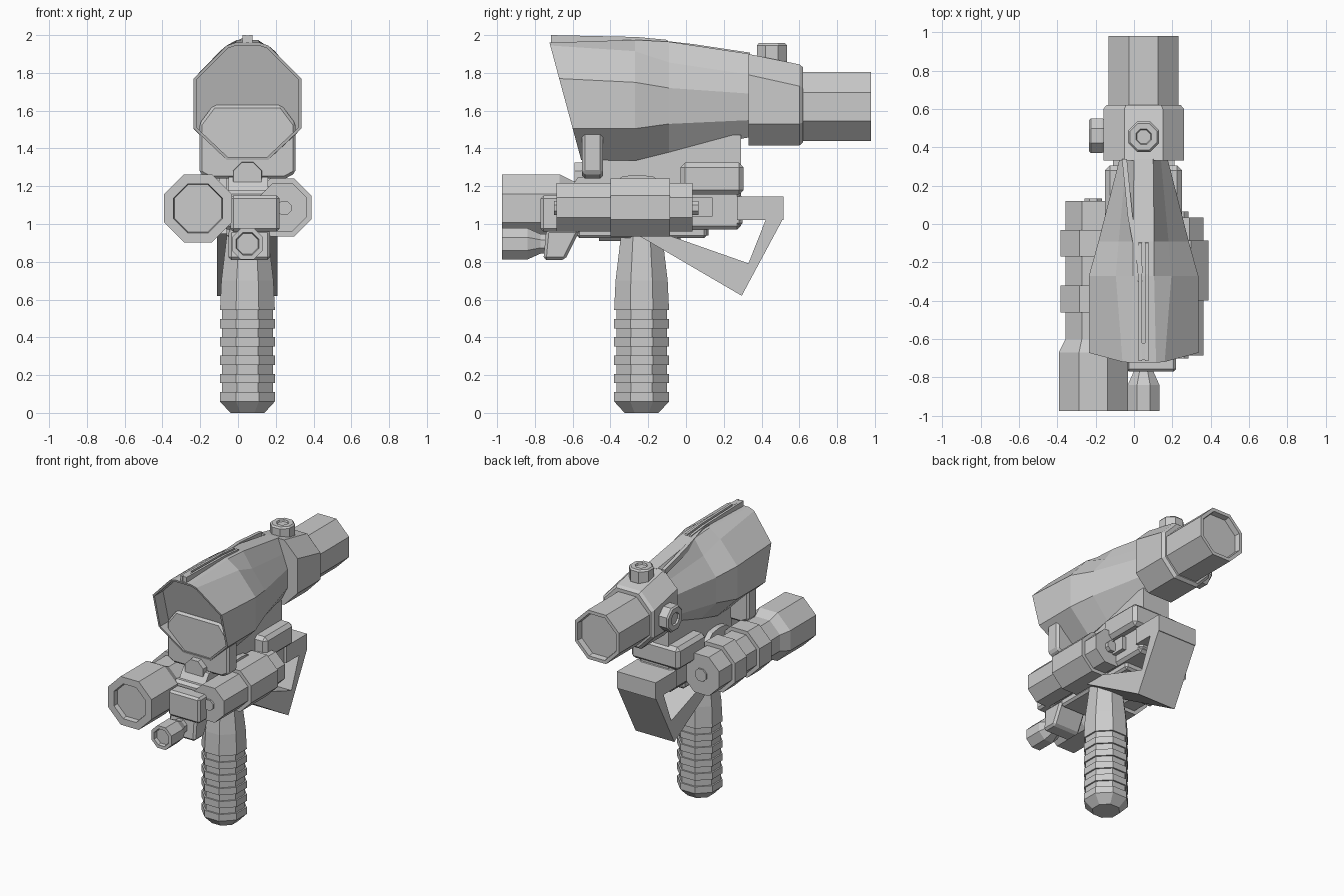
import bpy, bmesh, math
from mathutils import Vector

cube = bpy.data.objects.get("Cube")
if cube:
    bpy.data.objects.remove(cube, do_unlink=True)

grey = bpy.data.materials.new("light grey")
grey.use_nodes = True
grey.diffuse_color = (0.6, 0.6, 0.6, 1)
grey.node_tree.nodes["Principled BSDF"].inputs["Base Color"].default_value = (0.6, 0.6, 0.6, 1)

CX = 0.05  # centre line of the sight and grip


def loft(name, rings, bevel=0):
    """Skin matching rings of points and cap both ends."""
    bm = bmesh.new()
    rows = [[bm.verts.new(p) for p in ring] for ring in rings]
    n = len(rows[0])
    for a, b in zip(rows, rows[1:]):
        for i in range(n):
            j = (i + 1) % n
            bm.faces.new((a[i], a[j], b[j], b[i]))
    bm.faces.new(rows[0])
    bm.faces.new(rows[-1])
    bmesh.ops.recalc_face_normals(bm, faces=bm.faces)
    mesh = bpy.data.meshes.new(name)
    bm.to_mesh(mesh)
    bm.free()
    mesh.materials.append(grey)
    obj = bpy.data.objects.new(name, mesh)
    bpy.context.collection.objects.link(obj)
    if bevel:
        mod = obj.modifiers.new("chamfer", "BEVEL")
        mod.width, mod.segments = bevel, 1
    return obj


def octagon(name, axis, centre, profile):
    """Eight-sided turned part; profile holds (position, apothem)."""
    rings = []
    for pos, apothem in profile:
        r = apothem / math.cos(math.pi / 8)
        ring = []
        for k in range(8):
            t = math.pi / 8 + k * math.pi / 4
            p = [centre[0] + r * math.cos(t), centre[1] + r * math.sin(t)]
            p.insert(axis, pos)
            ring.append(Vector(p))
        rings.append(ring)
    return loft(name, rings)


def prism(name, outline, x0, x1, bevel=0):
    """Side outline of (y, z) points, extruded across x."""
    return loft(name, [[Vector((x, y, z)) for y, z in outline] for x in (x0, x1)], bevel)


def box(name, x0, x1, y0, y1, z0, z1, bevel=0):
    return prism(name, [(y0, z0), (y1, z0), (y1, z1), (y0, z1)], x0, x1, bevel)


def section(half, y, slant=0, scale=1):
    """Mirror a half section of (offset, z) about the centre line."""
    pts = half + [(-dx, z) for dx, z in reversed(half)]
    mid = 1.645
    out = []
    for dx, z in pts:
        z = mid + (z - mid) * scale
        out.append(Vector((CX + dx * scale, y + slant * (1.95 - z), z)))
    return out


# Sight housing with slanted, recessed front
front = [(.065, 1.96), (.11, 1.945), (.285, 1.77), (.285, 1.505), (.11, 1.34)]
middle = [(.055, 1.975), (.145, 1.915), (.285, 1.75), (.285, 1.505), (.12, 1.335)]
waist = [(.055, 1.965), (.13, 1.855), (.235, 1.72), (.235, 1.53), (.11, 1.38)]
back = [(.05, 1.9), (.09, 1.79), (.125, 1.69), (.125, 1.55), (.08, 1.46)]
loft("sight_housing", [
    section(front, -.62, .27, .95), section(front, -.72, .27, .95),
    section(front, -.72, .27), section(middle, -.27),
    section(waist, -.09), section(back, .34)])

# Collar and eyepiece
collar = [(.1, 1.9), (.21, 1.79), (.21, 1.53), (.1, 1.415)]
collar_end = [(.1, 1.845), (.21, 1.73), (.21, 1.53), (.1, 1.415)]
loft("sight_collar", [section(collar, .33), section(collar_end, .6),
                      section(collar_end, .62, 0, .92)])
octagon("eyepiece", 1, (CX, 1.622),
        [(.6, .182), (.98, .182), (.98, .158), (.94, .152)])

# Adjustment knobs
octagon("top_knob", 2, (CX, .455),
        [(1.8, .07), (1.865, .08), (1.945, .08), (1.957, .07), (1.957, .04), (1.945, .035)])
octagon("side_knob", 0, (.46, 1.635),
        [(-.12, .08), (-.17, .09), (-.225, .09), (-.235, .08), (-.235, .045), (-.222, .04)])

# Sighting rails and the bent strip on top
for side in (-1, 1):
    x = CX + side * .017
    prism("sight_rail", [(-.715, 1.95), (-.09, 1.95), (-.1, 1.975), (-.26, 1.99), (-.715, 2.0)],
          x - .009, x + .009)
octagon("front_bead", 1, (CX, 1.975), [(-.71, .024), (-.62, .024)])
path = [(.03, -.3, 1.97), (.03, -.22, 1.97), (-.02, .04, 1.94), (-.05, .34, 1.895)]
loft("bent_strip", [[Vector((x + dx, y, z + dz)) for dx, dz in
                     ((-.013, -.03), (.013, -.03), (.013, .012), (-.013, .012))]
                    for x, y, z in path])

# Sight mount: front yoke, spine and rear pads
yoke = [(.18, 1.63), (.255, 1.53), (.255, 1.27), (.2, 1.24)]
loft("mount_yoke", [section(yoke, -.55), section(yoke, -.44)], .015)
box("mount_spine", -.06, .16, -.45, .29, 1.15, 1.47)
box("mount_pad", -.15, .25, -.03, .305, 1.155, 1.325, .025)
prism("mount_dome", [(-.42, 1.18), (-.09, 1.18), (-.17, 1.25), (-.24, 1.26), (-.28, 1.26), (-.34, 1.25)],
      -.1, .2)
octagon("mount_bolt", 1, (CX, 1.25), [(-.59, .075), (-.5, .08)])
prism("mount_foot", [(-.64, 1.15), (-.4, 1.15), (-.4, 1.25), (-.57, 1.25)], -.05, .16)

# Receiver and front plate
box("receiver", -.08, .19, -.66, .29, .97, 1.18, .02)
box("receiver_floor", -.06, .16, -.58, .11, .925, 1.0, .015)
box("front_plate", -.04, .22, -.77, -.66, .96, 1.15, .015)
prism("chin", [(-.755, .81), (-.64, .81), (-.56, .97), (-.74, .97)], -.05, .17, .015)
octagon("front_nozzle", 1, (CX, .895),
        [(-.72, .05), (-.77, .052), (-.84, .083), (-.975, .083), (-.975, .06), (-.95, .055)])

# Large lamp on the right
lamp = [(-.94, .125), (-.975, .13), (-.975, .18), (-.67, .18), (-.6, .145)]
for y in (-.46, -.17):
    lamp += [(y, .145), (y, .172), (y + .14, .172), (y + .14, .145)]
lamp += [(.12, .145)]
octagon("lamp", 1, (-.212, 1.083), lamp)
octagon("lamp_button", 1, (-.212, 1.083), [(.11, .045), (.132, .045)])

# Short tube on the left
octagon("side_tube", 1, (.235, 1.088),
        [(-.685, .1), (-.685, .128), (-.4, .128), (-.4, .153), (-.085, .153),
         (-.085, .128), (.035, .128)])
octagon("side_tube_pin", 1, (.245, 1.085), [(-.7, .038), (.065, .038)])
box("side_tube_arm", .15, .22, -.6, .14, 1.04, 1.14)

# Stock block and hand guard
prism("stock_block", [(.27, 1.02), (.44, 1.02), (.515, 1.02), (.515, 1.145), (.27, 1.145)],
      -.11, .21)
box("stock_neck", -.09, .19, .05, .3, .985, 1.16, .02)
prism("guard_lower", [(-.27, .95), (-.12, .95), (.335, .79), (.295, .62)], -.11, .21)
prism("guard_rear", [(.295, .62), (.515, 1.03), (.425, 1.03), (.33, .79)], -.11, .21)

# Ribbed grip
grip = [(0, .09), (.06, .145)]
for i in range(5):
    z = .11 + i * .097
    grip += [(z, .145), (z, .134), (z + .047, .134), (z + .047, .145)]
grip += [(.55, .145), (.7, .138), (.95, .108)]
octagon("grip", 2, (CX, -.235), grip)
